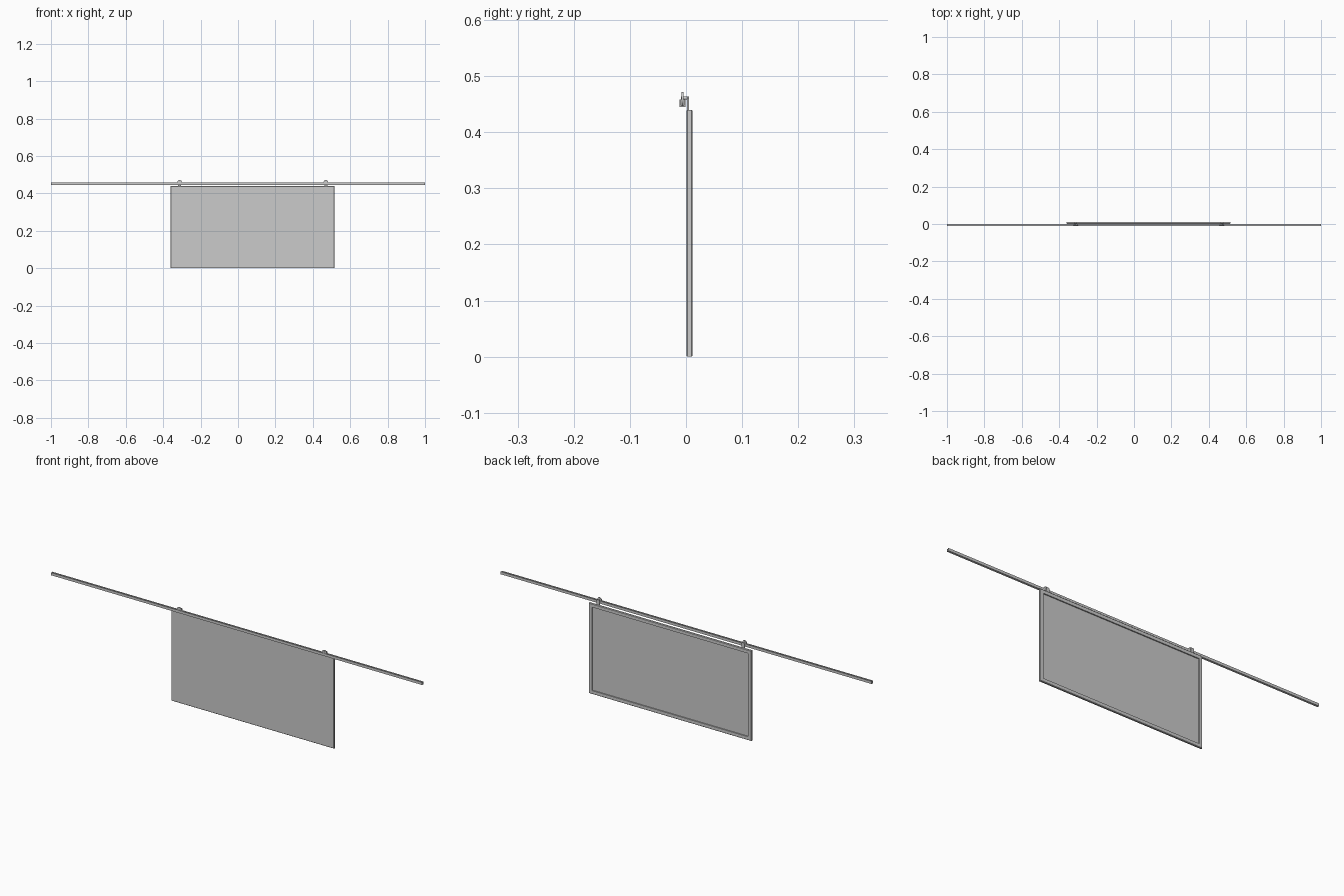
import bpy, bmesh, math

if "Cube" in bpy.data.objects:
    bpy.data.objects.remove(bpy.data.objects["Cube"])


def finish(name, bm):
    bmesh.ops.recalc_face_normals(bm, faces=bm.faces)
    mesh = bpy.data.meshes.new(name)
    bm.to_mesh(mesh)
    bm.free()
    ob = bpy.data.objects.new(name, mesh)
    bpy.context.collection.objects.link(ob)
    return ob


def prism(name, profile, axis, a, b):
    """Extrude a closed (u, z) profile along x or y from a to b."""
    bm = bmesh.new()
    place = (lambda u, z: (a, u, z)) if axis == 0 else (lambda u, z: (u, a, z))
    face = bm.faces.new([bm.verts.new(place(u, z)) for u, z in profile])
    new = bmesh.ops.extrude_face_region(bm, geom=[face])["geom"]
    offset = (b - a, 0, 0) if axis == 0 else (0, b - a, 0)
    bmesh.ops.translate(bm, vec=offset, verts=[v for v in new if isinstance(v, bmesh.types.BMVert)])
    return finish(name, bm)


def cylinder(name, x, z, radius, y0, y1, sides=32):
    pts = [(x + radius * math.cos(2 * math.pi * i / sides),
            z + radius * math.sin(2 * math.pi * i / sides)) for i in range(sides)]
    ob = prism(name, pts, 1, y0, y1)
    bpy.context.view_layer.objects.active = ob
    ob.select_set(True)
    bpy.ops.object.shade_smooth_by_angle(angle=math.radians(35))
    ob.select_set(False)
    return ob


# Door panel: front sheet with chamfered rim and recessed back
X0, X1, TOP = -0.36, 0.516, 0.44


def ring(bm, inset, y):
    return [bm.verts.new((x, y, z)) for x, z in (
        (X0 + inset, inset), (X1 - inset, inset),
        (X1 - inset, TOP - inset), (X0 + inset, TOP - inset))]


bm = bmesh.new()
steps = [(0.002, 0.001), (0, 0.003), (0, 0.0095), (0.002, 0.0115), (0.017, 0.0115), (0.017, 0.006)]
rings = [ring(bm, *s) for s in steps]
for r, s in zip(rings, rings[1:]):
    for i in range(4):
        j = (i + 1) % 4
        bm.faces.new((r[i], r[j], s[j], s[i]))
bm.faces.new(rings[0])
bm.faces.new(rings[-1])
finish("door_panel", bm)

# Rail: U channel open at the top
prism("rail", [(-0.0115, 0.445), (-0.001, 0.445), (-0.001, 0.458), (-0.0035, 0.458),
               (-0.0035, 0.448), (-0.009, 0.448), (-0.009, 0.458), (-0.0115, 0.458)], 0, -1, 1)

# Two hangers: wheel running in the channel, axle, strap down to the door
for side, x in (("left", -0.312), ("right", 0.47)):
    cylinder(side + "_wheel", x, 0.460, 0.012, -0.0078, -0.0048)
    cylinder(side + "_axle", x, 0.461, 0.003, -0.0085, 0.003, 16)
    w = 0.008
    prism(side + "_strap", [(x - w, 0.437), (x + w, 0.437), (x + w, 0.461),
                            (x + w - 0.003, 0.464), (x - w + 0.003, 0.464), (x - w, 0.461)],
          1, 0.0022, 0.0055)
